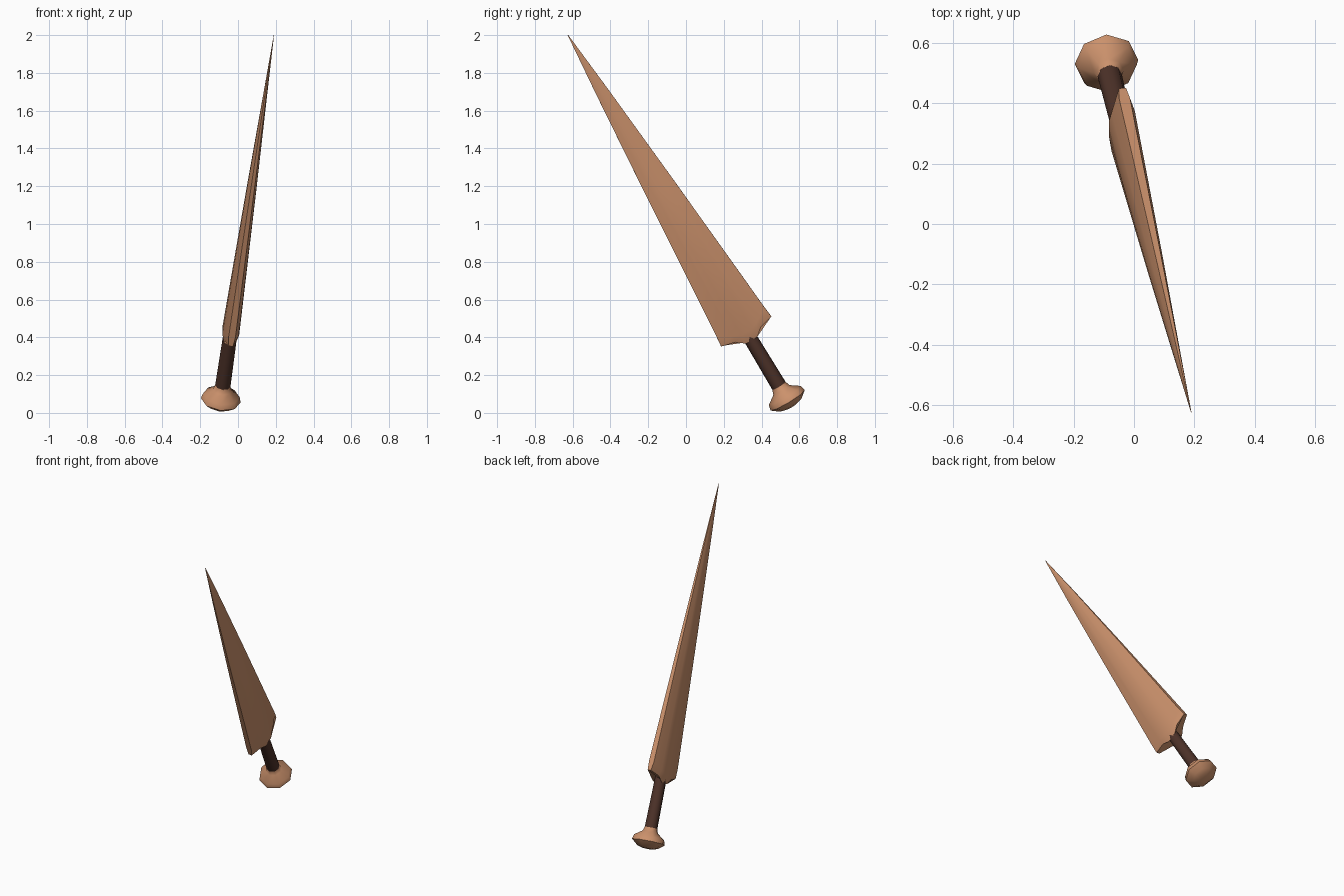
import bpy, bmesh, math
from mathutils import Vector

if "Cube" in bpy.data.objects:
    bpy.data.objects.remove(bpy.data.objects["Cube"])

# Sword frame: AXIS runs to the tip, WIDE across the blade, THIN through it
ORIGIN = Vector((-0.09, 0.532, 0.077))
AXIS = Vector((0.28, -1.157, 1.923)).normalized()
WIDE = Vector((0, 0.857, 0.5157)).normalized()
THIN = WIDE.cross(AXIS).normalized()
WIDE = AXIS.cross(THIN)


def place(t, w, n):
    return ORIGIN + AXIS * t + WIDE * w + THIN * n


def material(name, color):
    m = bpy.data.materials.new(name)
    m.diffuse_color = (*color, 1)
    m.use_nodes = True
    m.node_tree.nodes["Principled BSDF"].inputs["Base Color"].default_value = m.diffuse_color
    return m


copper = material("copper", (0.60, 0.285, 0.15))
leather = material("dark leather", (0.075, 0.032, 0.022))


def loft(name, rings, mat, angle):
    """Skin a list of equal rings and close both ends."""
    bm = bmesh.new()
    rows = [[bm.verts.new(place(*p)) for p in ring] for ring in rings]
    for a, b in zip(rows, rows[1:]):
        for i in range(len(a)):
            j = (i + 1) % len(a)
            bm.faces.new((a[i], a[j], b[j], b[i]))
    bm.faces.new(rows[0])
    bm.faces.new(rows[-1])
    bmesh.ops.recalc_face_normals(bm, faces=bm.faces)
    me = bpy.data.meshes.new(name)
    bm.to_mesh(me)
    bm.free()
    ob = bpy.data.objects.new(name, me)
    bpy.context.collection.objects.link(ob)
    me.materials.append(mat)
    bpy.ops.object.select_all(action='DESELECT')
    ob.select_set(True)
    bpy.context.view_layer.objects.active = ob
    bpy.ops.object.shade_smooth_by_angle(angle=math.radians(angle))
    return ob


def circle(t, r, sides=8):
    return [(t, r * math.cos(2 * math.pi * i / sides), r * math.sin(2 * math.pi * i / sides))
            for i in range(sides)]


# Blade: lens section with blunt edges and a scalloped, bevelled base
COLS = (-1, -0.5, -0.22, 0.22, 0.5, 1)


def section(ts, half, mid, edge):
    """ts holds the height at the middle, halfway out and at the edge."""
    height = {0.22: ts[0], 0.5: ts[1], 1: ts[2]}

    def side(cols, s):
        return [(height[abs(u)], u * half, s * (edge + (mid - edge) * (1 - u * u))) for u in cols]
    return side(COLS, 1) + side(COLS[::-1], -1)


loft("blade", [
    section((0.365, 0.400, 0.418), 0.155, 0.032, 0.012),
    section((0.418, 0.437, 0.474), 0.149, 0.046, 0.018),
    section((1.30,) * 3, 0.085, 0.026, 0.010),
    section((1.90,) * 3, 0.035, 0.010, 0.004),
    section((2.262,) * 3, 0.0015, 0.0008, 0.0005),
], copper, 25)

# Grip
loft("grip", [circle(0.06, 0.041), circle(0.40, 0.037)], leather, 50)

# Pommel: flared neck, wide rim and low dome
loft("pommel", [circle(t, r) for t, r in (
    (0.078, 0.041), (0.052, 0.050), (0.018, 0.098), (-0.012, 0.106),
    (-0.042, 0.068), (-0.052, 0.03))], copper, 50)
